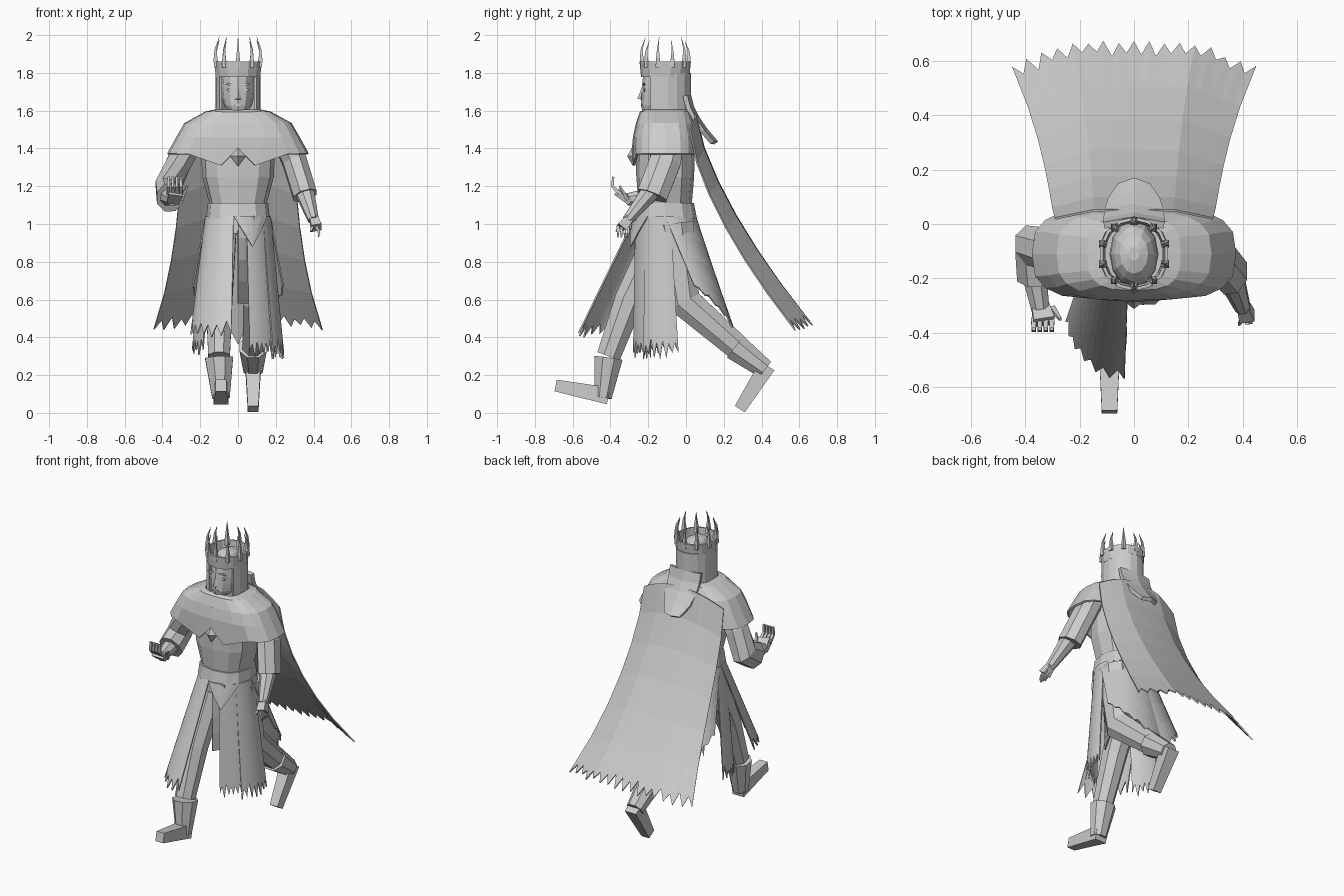
import bpy, math, random
from mathutils import Vector

random.seed(4)
if "Cube" in bpy.data.objects:
    bpy.data.objects.remove(bpy.data.objects["Cube"])

grey = (0.6, 0.6, 0.6, 1)
material = bpy.data.materials.new("plain_grey")
material.use_nodes = True
material.diffuse_color = grey
material.node_tree.nodes["Principled BSDF"].inputs["Base Color"].default_value = grey

AXIS_Y = -0.11  # depth of the body's upright axis


def skin(name, rings, closed=True, capped=True, thickness=0):
    """Join equal rings of points with quads."""
    count = len(rings[0])
    verts = [tuple(point) for ring in rings for point in ring]
    faces = []
    for row in range(len(rings) - 1):
        low, high = row * count, (row + 1) * count
        for j in range(count if closed else count - 1):
            k = (j + 1) % count
            faces.append((low + j, low + k, high + k, high + j))
    if closed and capped:
        faces.append(tuple(reversed(range(count))))
        faces.append(tuple(range(len(verts) - count, len(verts))))
    mesh = bpy.data.meshes.new(name)
    mesh.from_pydata(verts, [], faces)
    mesh.materials.append(material)
    obj = bpy.data.objects.new(name, mesh)
    bpy.context.collection.objects.link(obj)
    if thickness:
        solid = obj.modifiers.new("thickness", "SOLIDIFY")
        solid.thickness = thickness
        solid.offset = 0


def around(degrees, width, depth, z, power=1):
    """Point on a rounded ring about the body axis; -90 degrees is the front."""
    c, s = math.cos(math.radians(degrees)), math.sin(math.radians(degrees))
    c, s = math.copysign(abs(c) ** power, c), math.copysign(abs(s) ** power, s)
    return Vector((width * c, AXIS_Y + depth * s, z))


def ring(width, depth, z, count=12, power=1):
    return [around(360 * j / count - 90, width, depth, z, power) for j in range(count)]


def limb(name, path, start, end, sides=8, squash=1, turn=0.5):
    """Tapered tube along a path; squash scales its depth."""
    path = [Vector(point) for point in path]
    last = len(path) - 1
    rings = []
    for i, centre in enumerate(path):
        along = (path[min(i + 1, last)] - path[max(i - 1, 0)]).normalized()
        depth = along.cross(Vector((1, 0, 0))).normalized()
        width = depth.cross(along)
        radius = start + (end - start) * i / last
        angles = [math.tau * (j + turn) / sides for j in range(sides)]
        rings.append([centre + radius * (width * math.cos(a) + depth * squash * math.sin(a))
                      for a in angles])
    skin(name, rings)


def cloth(name, surface, columns=12, rows=4, tear=0, thickness=0.008):
    """Sheet over surface(u, t), with a torn hem at t = 1."""
    grid = []
    for i in range(rows + 1):
        line = []
        for j in range(columns + 1):
            t = i / rows
            if i == rows:
                t += tear * random.uniform(0.3, 1) * (-1 if j % 2 else 1)
            line.append(surface(j / columns, t))
        grid.append(line)
    skin(name, grid, closed=False, thickness=thickness)


def panel(name, first, last, drop, lean, rise=0, tear=0.08, flare=0.4):
    """Skirt panel hung from the belt between two angles; rise shortens its first edge."""
    def surface(u, t):
        spread = 1 + flare * t
        height = 1.04 - (drop - rise * (1 - u)) * t
        point = around(first + (last - first) * u, 0.17 * spread, 0.16 * spread, height)
        point.y += lean * t
        return point
    cloth(name, surface, tear=tear)


def diamond(name, x, y, z, width, squash, depth=0.006, tip=1):
    limb(name, [(x, y, z), (x, y - depth, z)], width, width * tip, sides=4, squash=squash, turn=0)


# Head with the jaw pushed forward, and the face
skull = []
for i in range(9):
    angle = math.pi * (i + 0.3) / 8.6
    size = math.sin(angle) ** 0.7
    jaw = max(0, math.cos(angle))
    level = ring(0.09 * size, 0.125 * size, 1.72 - 0.14 * math.cos(angle))
    skull.append([point - Vector((0, 0.06 * jaw * jaw, 0)) for point in level])
skin("head", skull)
skin("neck", [ring(0.06, 0.06, z) for z in (1.5, 1.64)])
limb("nose", [(0, -0.23, 1.72), (0, -0.24, 1.66)], 0.004, 0.018, sides=4, turn=0)
for side, sign in (("left", 1), ("right", -1)):
    diamond(side + "_eye", sign * 0.04, -0.217, 1.71, 0.02, 0.6)
    diamond(side + "_brow", sign * 0.04, -0.217, 1.74, 0.03, 0.25, depth=0.01)
diamond("mouth", 0, -0.232, 1.63, 0.025, 0.3)

# Hair sheath, open at the face, and the lock behind it
cloth("hair", lambda u, t: around(250 * u - 35, 0.112, 0.13, 1.8 - 0.24 * t), thickness=0.014)


def back_lock(u, t):
    across = 2 * u - 1
    return Vector((0.11 * across * (1 - t ** 4 / 2), 0.015 + 0.145 * t ** 1.6 - 0.02 * abs(across), 1.68 - 0.25 * t))


cloth("back_hair", back_lock, columns=6, thickness=0.025)

# Crown: band and curved spikes
skin("crown_band", [ring(0.115, 0.122, 1.78, 14), ring(0.122, 0.13, 1.86, 14)], capped=False, thickness=0.012)
for k in range(10):
    height = 0.14 if k % 2 else 0.16
    path = []
    for t in (0, 0.3, 0.6, 1):
        reach = 0.12 + 0.02 * t - 0.036 * t ** 3
        path.append(around(36 * k - 90, reach, reach, 1.83 + height * t))
    limb("crown_spike_" + str(k), path, 0.02, 0.001, sides=4)

# Torso and belt
skin("torso", [ring(0.15 + swell, 0.14 + swell / 3, z, power=0.8)
               for swell, z in ((0, 0.95), (0, 1.1), (0.04, 1.25), (0.05, 1.53))])
skin("belt", [ring(0.168, 0.168, 1.03, power=0.8), ring(0.16, 0.152, 1.11, power=0.8)])

# Shoulder mantle with a pointed front hem and a gem
mantle = [ring(width, depth, z, 20, 0.65) for width, depth, z in
          ((0.12, 0.11, 1.6), (0.17, 0.13, 1.59), (0.28, 0.15, 1.53), (0.32, 0.165, 1.46), (0.37, 0.17, 1.37))]
mantle[-1][0].z = 1.4
for j in (1, -1):
    mantle[-1][j].x = 0.09 * j
    mantle[-1][j].z = 1.31
skin("mantle", mantle, capped=False, thickness=0.012)
diamond("brooch", 0, -0.28, 1.36, 0.042, 1.3, depth=0.03, tip=0.05)


# Cape: swept back, folded near both edges
def cape(u, t):
    across = 2 * u - 1
    bulge = (0.03 + 0.05 * t) * min(1, 2 - 2 * abs(across))
    width = 0.29 + 0.05 * t + 0.1 * t ** 3
    sag = 0.07 * across * across * (1 - t)
    return Vector((width * across, 0.02 + 0.54 * t ** 1.5 + bulge, 1.57 - sag - 1.11 * t + bulge / 2))


cloth("cape", cape, columns=32, rows=6, tear=0.035)

# Torn skirt panels
panel("right_front_panel", 185, 262, drop=0.6, lean=-0.22, flare=0.45)
panel("left_front_panel", 285, 325, drop=0.7, lean=0.05)
panel("left_side_panel", 320, 370, drop=0.7, lean=0.03)
panel("right_side_panel", 170, 220, drop=0.68, lean=0.02)
panel("left_back_panel", 0, 90, drop=0.66, lean=0.15, rise=0.3, tear=0.05)
panel("right_back_panel", 180, 90, drop=0.66, lean=0.15, rise=0.3, tear=0.05)
cloth("centre_cloth", lambda u, t: Vector((0.09 * u, 0.16 * u * t - 0.27, 1.04 - 0.46 * t)), columns=3)
cloth("waist_fold", lambda u, t: around(295 + 65 * (u - 0.5) * (1 - t), 0.18, 0.17 + 0.03 * t, 1.04 - 0.16 * t),
      columns=4, rows=2)

# Legs and boots: right strides forward, left pushes off behind
limb("right_leg", [(-0.09, -0.1, 1), (-0.1, -0.3, 0.6), (-0.1, -0.41, 0.3)], 0.09, 0.062, squash=1.1)
limb("right_boot", [(-0.1, -0.41, 0.29), (-0.09, -0.44, 0.08)], 0.08, 0.05)
limb("right_foot", [(-0.09, -0.41, 0.09), (-0.09, -0.69, 0.145)], 0.058, 0.04, sides=4, squash=1.1)
limb("left_leg", [(0.09, -0.07, 1), (0.1, -0.01, 0.59), (0.08, 0.28, 0.34)], 0.1, 0.06, squash=1.2)
limb("left_boot", [(0.08, 0.26, 0.35), (0.08, 0.42, 0.23)], 0.078, 0.055)
limb("left_foot", [(0.08, 0.43, 0.25), (0.08, 0.285, 0.02)], 0.058, 0.04, sides=4, squash=1.1)

# Left arm, hanging forward
limb("left_sleeve", [(0.26, -0.1, 1.42), (0.3, -0.11, 1.33), (0.355, -0.18, 1.15)], 0.07, 0.068, squash=1.3)
limb("left_forearm", [(0.35, -0.18, 1.18), (0.4, -0.31, 1.02)], 0.055, 0.03)
limb("left_palm", [(0.4, -0.3, 1.03), (0.415, -0.34, 0.98)], 0.03, 0.04, sides=4)
for k in range(4):
    y = -0.36 + 0.018 * k
    limb("left_finger_" + str(k), [(0.415, y, 0.99), (0.43, y, 0.95), (0.425, y, 0.93)], 0.012, 0.005, sides=4)
limb("left_thumb", [(0.4, -0.34, 1), (0.385, -0.37, 0.96)], 0.013, 0.006, sides=4)

# Right arm, bent with the palm up
limb("right_sleeve", [(-0.26, -0.1, 1.42), (-0.31, -0.09, 1.33), (-0.37, -0.08, 1.2), (-0.36, -0.19, 1.14)],
     0.07, 0.075, squash=1.2)
limb("right_forearm", [(-0.37, -0.15, 1.15), (-0.345, -0.31, 1.13)], 0.055, 0.035)
limb("right_palm", [(-0.345, -0.3, 1.12), (-0.33, -0.36, 1.17)], 0.045, 0.055, sides=4, squash=0.6)
for k in range(4):
    x = 0.022 * k - 0.368
    limb("right_finger_" + str(k), [(x, -0.35, 1.16), (x, -0.39, 1.2), (x, -0.385, 1.25)], 0.014, 0.008, sides=4)
limb("right_thumb", [(-0.3, -0.31, 1.13), (-0.27, -0.35, 1.2)], 0.015, 0.007, sides=4)
